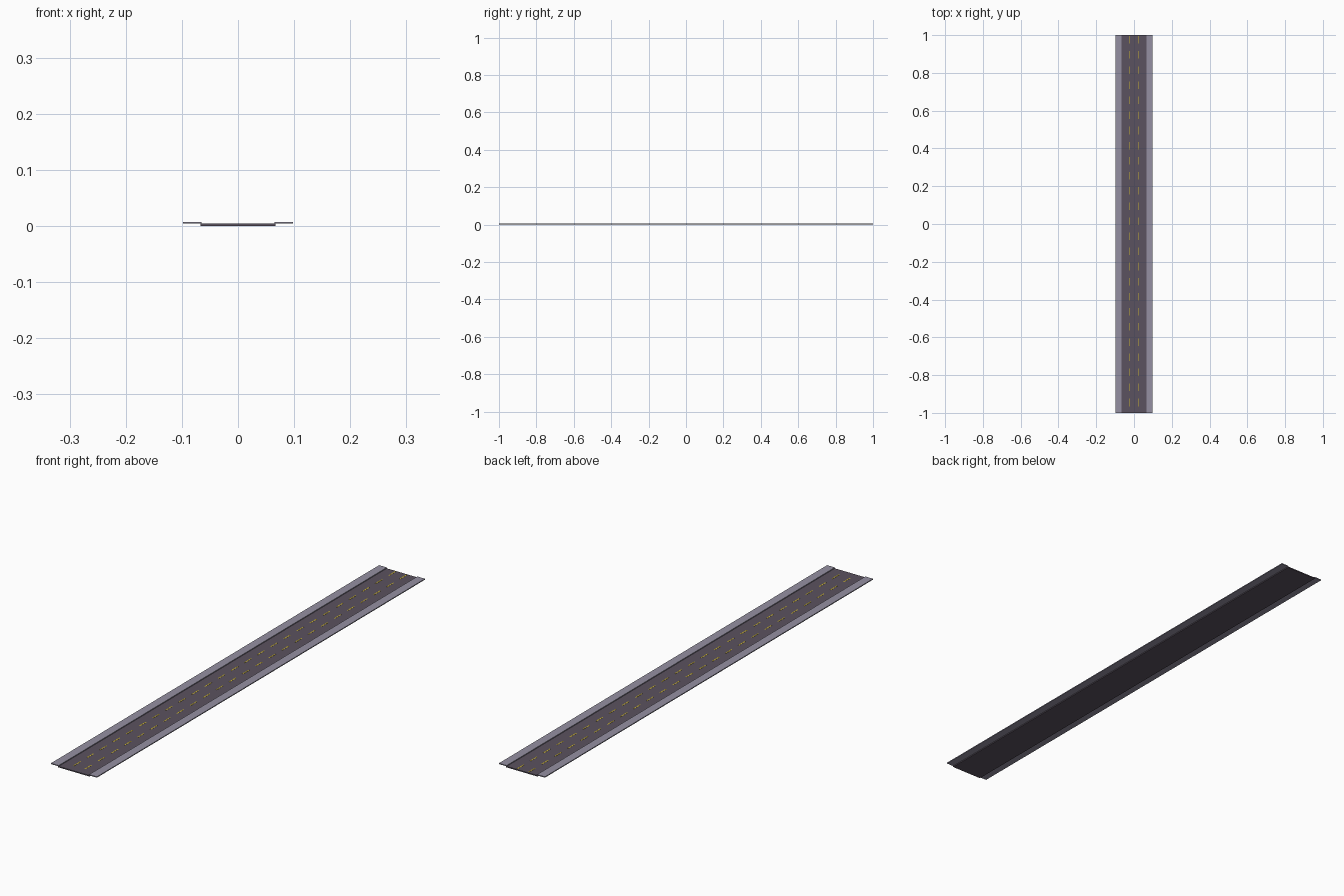
import bpy, bmesh

if "Cube" in bpy.data.objects:
    bpy.data.objects.remove(bpy.data.objects["Cube"])


def material(name, rgb):
    m = bpy.data.materials.new(name)
    m.diffuse_color = (*rgb, 1)
    m.use_nodes = True
    m.node_tree.nodes["Principled BSDF"].inputs["Base Color"].default_value = m.diffuse_color
    return m


asphalt = material("asphalt", (0.105, 0.085, 0.115))
concrete = material("pavement grey", (0.30, 0.28, 0.36))
yellow = material("line yellow", (0.62, 0.47, 0.03))


def add_box(bm, x0, x1, y0, y1, z0, z1):
    verts = bmesh.ops.create_cube(bm, size=1)["verts"]
    for v in verts:
        v.co.x = x1 if v.co.x > 0 else x0
        v.co.y = y1 if v.co.y > 0 else y0
        v.co.z = z1 if v.co.z > 0 else z0


def build(name, boxes, mat):
    bm = bmesh.new()
    for b in boxes:
        add_box(bm, *b)
    me = bpy.data.meshes.new(name)
    bm.to_mesh(me)
    bm.free()
    me.materials.append(mat)
    ob = bpy.data.objects.new(name, me)
    bpy.context.collection.objects.link(ob)
    return ob


# Road slab
build("road", [(-0.067, 0.067, -1, 1, 0, 0.004)], asphalt)

# Raised pavements overhanging both sides of the road
build("left_pavement", [(-0.098, -0.065, -1, 1, 0.004, 0.0075)], concrete)
build("right_pavement", [(0.065, 0.098, -1, 1, 0.004, 0.0075)], concrete)

# Dashed lane lines
PERIOD, DASH, COUNT = 0.08, 0.04, 25
for name, x in (("left_lane_dashes", -0.025), ("right_lane_dashes", 0.023)):
    build(name, [(x - 0.002, x + 0.002, -0.965 + i * PERIOD, -0.965 + i * PERIOD + DASH, 0.0035, 0.0045)
                 for i in range(COUNT)], yellow)
